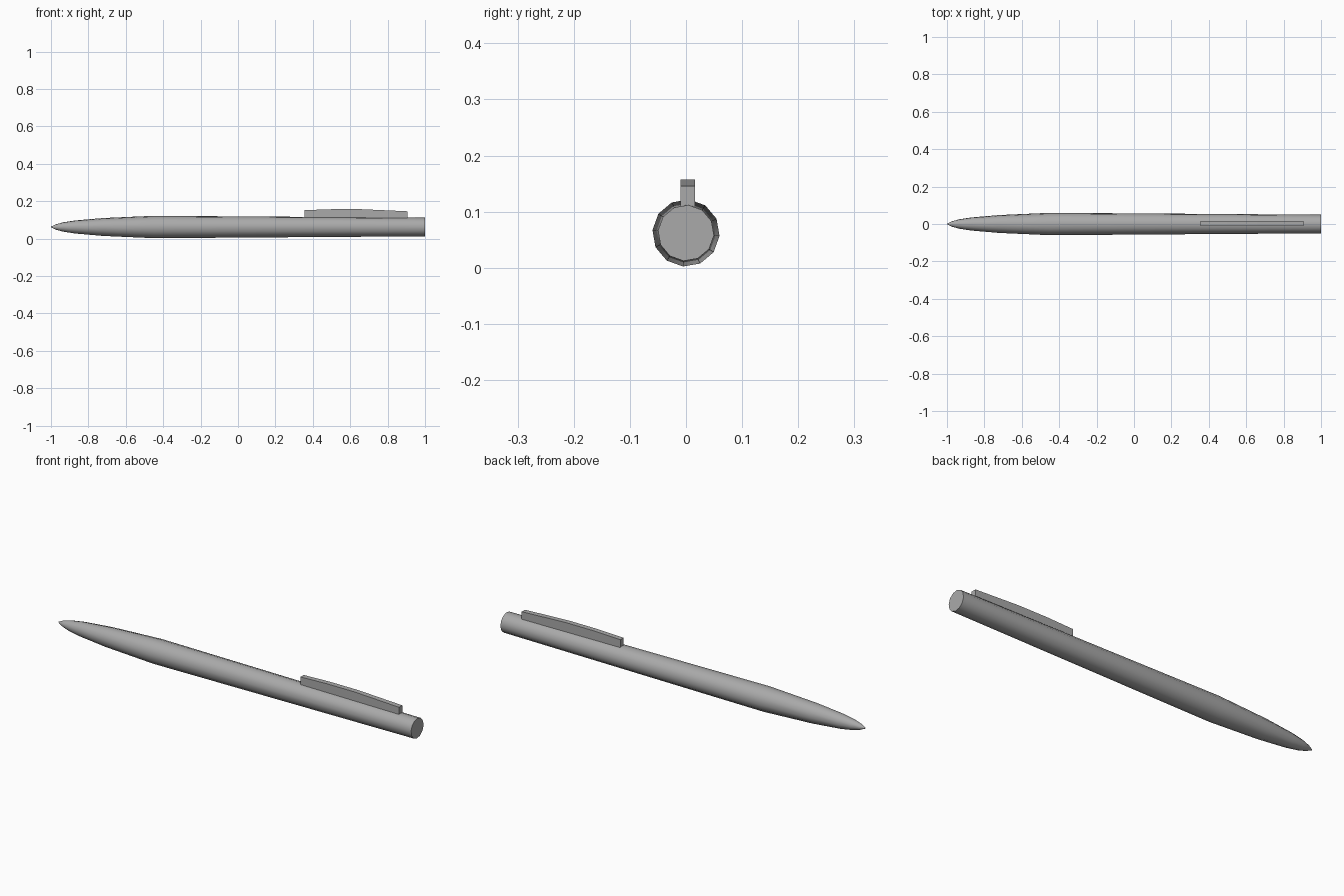
import bpy
import bmesh
from math import cos, sin, pi, radians

cube = bpy.data.objects.get("Cube")
if cube:
    bpy.data.objects.remove(cube)

grey = bpy.data.materials.new("mid grey")
grey.use_nodes = True
COLOUR = (0.4, 0.4, 0.4, 1)
grey.diffuse_color = COLOUR
grey.node_tree.nodes["Principled BSDF"].inputs["Base Color"].default_value = COLOUR

AXIS_Z = 0.062
SIDES = 12
TURN = radians(-5)


def finish(bm, name):
    bmesh.ops.recalc_face_normals(bm, faces=bm.faces)
    mesh = bpy.data.meshes.new(name)
    bm.to_mesh(mesh)
    bm.free()
    mesh.materials.append(grey)
    obj = bpy.data.objects.new(name, mesh)
    bpy.context.collection.objects.link(obj)
    return obj


# Barrel: rings of (x, radius) lofted along x, closed at both ends
profile = [(-1, 0.002), (-0.975, 0.014), (-0.935, 0.025), (-0.87, 0.035),
           (-0.72, 0.048), (-0.45, 0.06), (1, 0.05)]
bm = bmesh.new()
rings = []
for x, r in profile:
    angles = [TURN + 2 * pi * i / SIDES for i in range(SIDES)]
    rings.append([bm.verts.new((x, r * cos(a), AXIS_Z + r * sin(a))) for a in angles])
for a, b in zip(rings, rings[1:]):
    for i in range(SIDES):
        j = (i + 1) % SIDES
        bm.faces.new((a[i], a[j], b[j], b[i]))
bm.faces.new(rings[0])
bm.faces.new(rings[-1])
barrel = finish(bm, "barrel")
bpy.ops.object.select_all(action="DESELECT")
barrel.select_set(True)
bpy.context.view_layer.objects.active = barrel
bpy.ops.object.shade_smooth_by_angle(angle=radians(40))

# Pocket clip: side outline extruded across y
outline = [(0.355, 0.105), (0.905, 0.105), (0.905, 0.146),
           (0.66, 0.157), (0.5, 0.157), (0.355, 0.152)]
bm = bmesh.new()
side = bm.faces.new([bm.verts.new((x, -0.01, z)) for x, z in outline])
moved = bmesh.ops.extrude_face_region(bm, geom=[side])["geom"]
bmesh.ops.translate(bm, vec=(0, 0.026, 0),
                    verts=[v for v in moved if isinstance(v, bmesh.types.BMVert)])
if not side.is_valid or len(bm.faces) < len(outline) + 2:
    bm.faces.new([v for v in side.verts] if side.is_valid else bm.verts[:len(outline)])
finish(bm, "pocket_clip")
